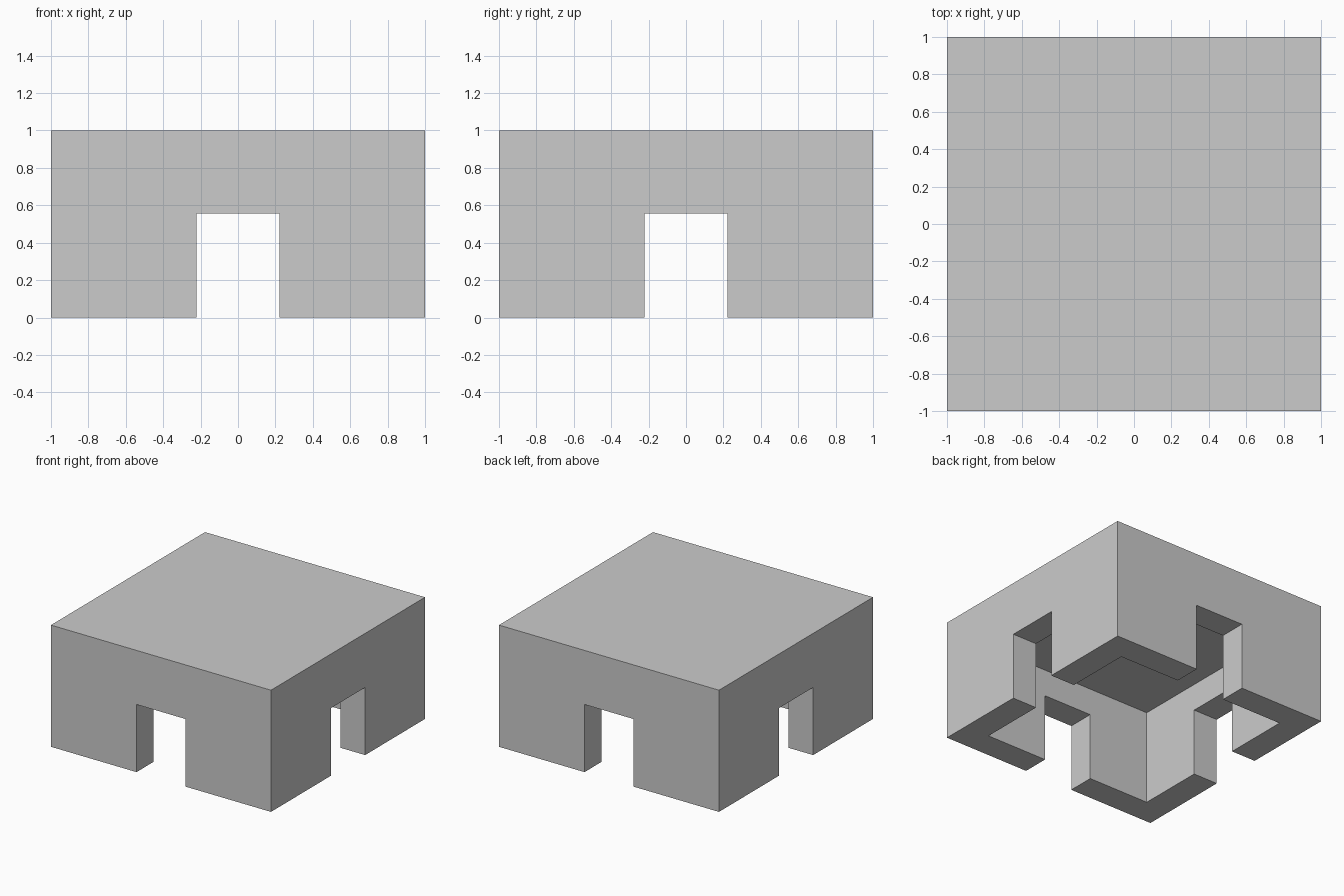
import bpy

if "Cube" in bpy.data.objects:
    bpy.data.objects.remove(bpy.data.objects["Cube"])

U = 2 / 9  # wall thickness module


def box(name, x, y, z0, z1):
    """Box centred on x/y with full sizes x, y, spanning z0..z1."""
    bpy.ops.mesh.primitive_cube_add(size=1, location=(0, 0, (z0 + z1) / 2))
    ob = bpy.context.object
    ob.name = name
    ob.scale = (x, y, z1 - z0)
    bpy.ops.object.transform_apply(location=True, rotation=False, scale=True)
    return ob


# Solid outer block
shell = box("shelter_shell", 2, 2, 0, 1)

# Hollow room and two crossing passages that open a doorway in every wall
cutters = [
    box("room_cutter", 2 - 2 * U, 2 - 2 * U, -0.5, 1 - U),
    box("side_passage_cutter", 3, 2 * U, -0.5, 1 - 2 * U),
    box("front_passage_cutter", 2 * U, 3, -0.5, 1 - 2 * U),
]

bpy.ops.object.select_all(action="DESELECT")
shell.select_set(True)
bpy.context.view_layer.objects.active = shell
for cutter in cutters:
    mod = shell.modifiers.new(cutter.name, "BOOLEAN")
    mod.operation = "DIFFERENCE"
    mod.solver = "EXACT"
    mod.object = cutter
    bpy.ops.object.modifier_apply(modifier=mod.name)
    bpy.data.objects.remove(cutter)
